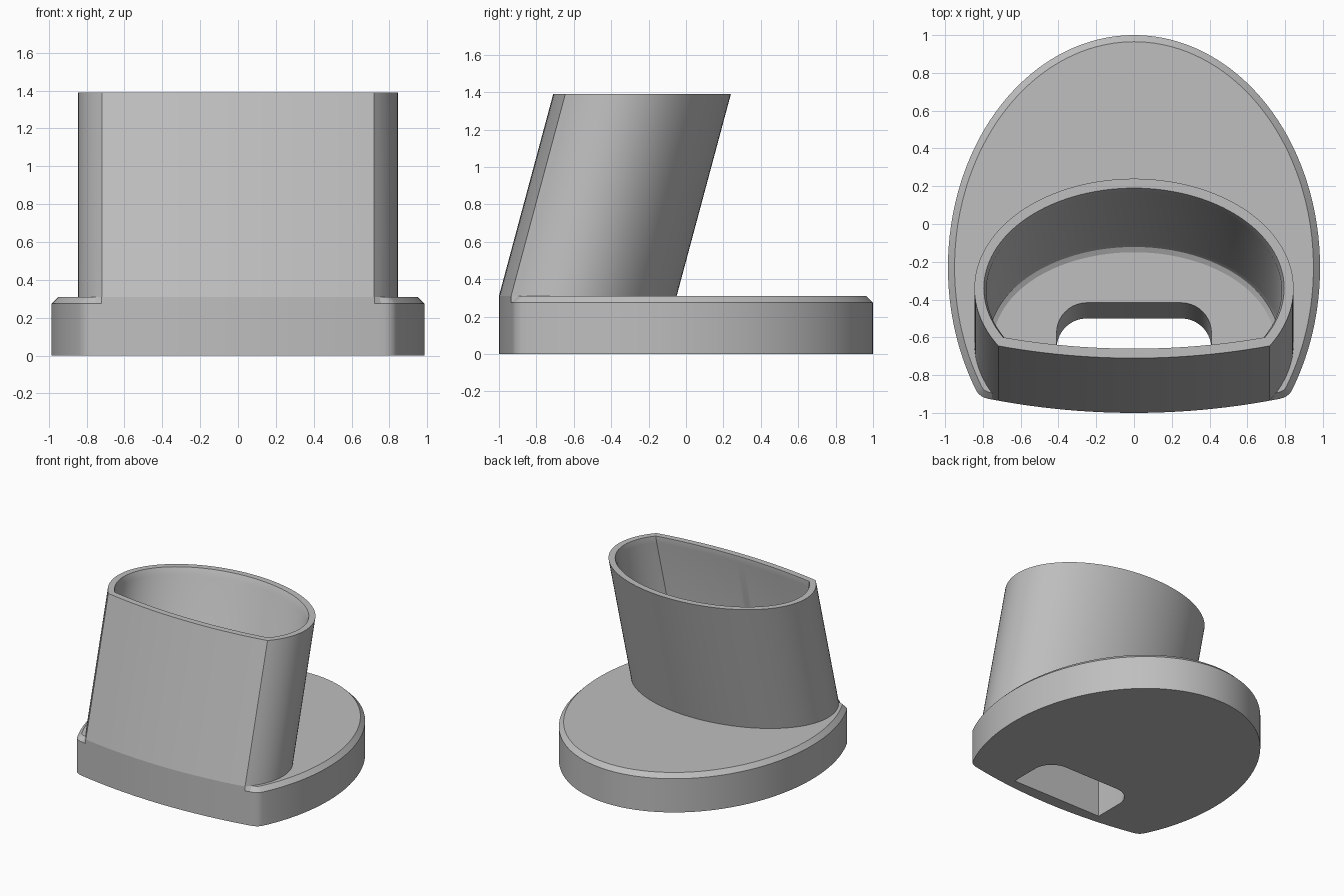
import bpy, bmesh, math
from mathutils import Vector

if "Cube" in bpy.data.objects:
    bpy.data.objects.remove(bpy.data.objects["Cube"])

H, TOP, SHEAR = 0.31, 1.39, 0.29 / 1.08
R = 4.02                                   # radius of the gently bowed front

grey = bpy.data.materials.new("plain grey")
grey.diffuse_color = (0.52, 0.52, 0.52, 1)
grey.use_nodes = True
grey.node_tree.nodes["Principled BSDF"].inputs["Base Color"].default_value = grey.diffuse_color


def bow(x):
    return R - math.sqrt(R * R - x * x)


def loft(name, rings, cap=True):
    """Skin a stack of equal-length counter-clockwise rings."""
    bm = bmesh.new()
    vs = [[bm.verts.new(p) for p in r] for r in rings]
    n = len(vs[0])
    for lo, hi in zip(vs, vs[1:]):
        for i in range(n):
            j = (i + 1) % n
            quad = []
            for v in (lo[i], lo[j], hi[j], hi[i]):
                if v not in quad:
                    quad.append(v)
            bm.faces.new(quad)
    if cap:
        bm.faces.new(vs[0][::-1])
        bm.faces.new(vs[-1])
    me = bpy.data.meshes.new(name)
    bm.to_mesh(me)
    bm.free()
    me.materials.append(grey)
    ob = bpy.data.objects.new(name, me)
    bpy.context.collection.objects.link(ob)
    return ob


def smooth(ob):
    bpy.ops.object.select_all(action='DESELECT')
    ob.select_set(True)
    bpy.context.view_layer.objects.active = ob
    bpy.ops.object.shade_smooth_by_angle(angle=math.radians(25))


# Base outline: large ellipse, small rounded corners, bowed front
def bezier(p, q, r, n=6):
    return [p * (1 - t) ** 2 + q * 2 * t * (1 - t) + r * t * t
            for t in (i / n for i in range(1, n + 1))]


t0 = math.asin(-0.65 / 1.23)
outline = [Vector((0.985 * math.cos(t), -0.23 + 1.23 * math.sin(t)))
           for t in (t0 + (math.pi - 2 * t0) * i / 110 for i in range(111))]
left_corner = bezier(outline[-1], Vector((-0.815, -0.921)),
                     Vector((-0.755, -1 + bow(0.755))))
right_corner = [Vector((-p.x, p.y)) for p in left_corner[::-1]]
outline += left_corner
outline += [Vector((x, -1 + bow(x))) for x in (-0.72 + 0.06 * i for i in range(25))]
outline += right_corner


def inset(pts, d):
    out = []
    for i, p in enumerate(pts):
        t = (pts[(i + 1) % len(pts)] - pts[i - 1]).normalized()
        flush = p.y < -0.9 and abs(p.x) < 0.73     # front stays flush with tube
        out.append(p if flush else p + Vector((-t.y, t.x)) * d)
    return out


def at(pts, z):
    return [(p.x, p.y, z) for p in pts]


base = loft("base_plate", [at(outline, 0), at(outline, H - 0.035),
                           at(inset(outline, 0.035), H)])

# Slot through the base: leaning back wall, upright front wall
def slot_ring(z):
    back = -0.5 + SHEAR * z
    w, r = 0.41, 0.16
    pts = [(-w, -0.9, z), (w, -0.9, z)]
    for cx, a0 in ((w - r, 0), (r - w, 90)):
        for i in range(11):
            a = math.radians(a0 + 9 * i)
            pts.append((cx + r * math.cos(a), back - r + r * math.sin(a), z))
    return pts


cutter = loft("slot_cutter", [slot_ring(-0.05), slot_ring(0.4)])
cutter.hide_render = True
mod = base.modifiers.new("slot", 'BOOLEAN')
mod.operation, mod.solver, mod.object = 'DIFFERENCE', 'EXACT', cutter
bpy.context.view_layer.objects.active = base
bpy.ops.object.modifier_apply(modifier=mod.name)
bpy.data.objects.remove(cutter)
smooth(base)


# Leaning tube: half-oval section, wall offset d inward, sheared with height
def section(d, z):
    a, b, c = 0.845 - d, 0.58 - d, -0.34
    front = lambda x: -0.71 + d + bow(x)
    lo, hi = -math.pi / 2, 0.0
    for _ in range(40):                    # where oval meets the front
        m = (lo + hi) / 2
        if c + b * math.sin(m) < front(a * math.cos(m)):
            lo = m
        else:
            hi = m
    pts = [(a * math.cos(t), c + b * math.sin(t))
           for t in (lo + (math.pi - 2 * lo) * i / 80 for i in range(81))]
    xc = pts[0][0]
    pts += [(x, front(x)) for x in (-xc + 2 * xc * i / 24 for i in range(1, 24))]
    return [(x, y + (z - TOP) * SHEAR, z) for x, y in pts]


tube = loft("leaning_tube", [section(d, z) for d, z in (
    (0, H), (0, TOP), (0.05, TOP), (0.063, TOP - 0.05),
    (0.063, H + 0.04), (0.075, H + 0.013), (0.1, H + 0.001))], cap=False)
smooth(tube)
